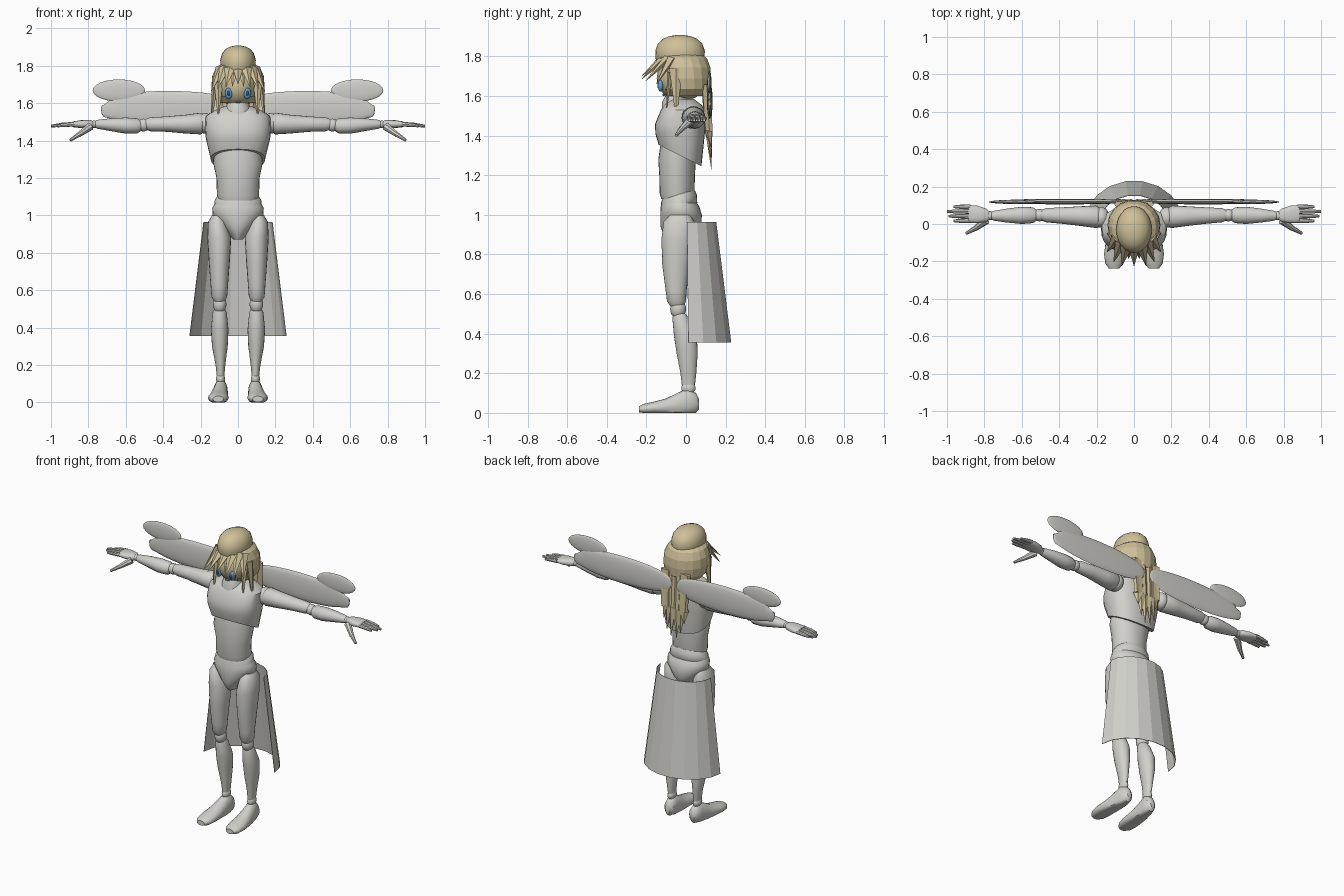
import bpy, bmesh, math
from mathutils import Vector, Matrix


def material(name, rgb):
    m = bpy.data.materials.new(name)
    m.diffuse_color = (*rgb, 1)
    return m


GREY = material("warm_grey", (0.64, 0.635, 0.60))
BLOND = material("pale_blond", (0.62, 0.53, 0.32))
BLUE = material("eye_blue", (0.13, 0.34, 0.62))
NAVY = material("pupil_blue", (0.02, 0.07, 0.2))


def finish(name, bm, mat, smooth=True, mirror=False):
    bmesh.ops.recalc_face_normals(bm, faces=bm.faces)
    me = bpy.data.meshes.new(name)
    bm.to_mesh(me)
    bm.free()
    me.materials.append(mat)
    ob = bpy.data.objects.new(name, me)
    bpy.context.collection.objects.link(ob)
    if mirror:
        ob.modifiers.new("mirror", "MIRROR")
    if smooth:
        bpy.context.view_layer.objects.active = ob
        ob.select_set(True)
        bpy.ops.object.shade_smooth_by_angle(angle=math.radians(40))
        ob.select_set(False)
    return ob


def loft(name, rings, axis="z", mat=GREY, n=20, p=2.0, mirror=False, warp=None,
         smooth=True, keep=None):
    """Ellipse rings (position, centre 1, centre 2, radius 1, radius 2) skinned along an axis."""
    bm = bmesh.new()
    rows = []
    for t, c1, c2, r1, r2 in rings:
        row = []
        for i in range(n):
            a = math.tau * i / n
            c, s = math.cos(a), math.sin(a)
            u = c1 + r1 * math.copysign(abs(c) ** (2 / p), c)
            v = c2 + r2 * math.copysign(abs(s) ** (2 / p), s)
            co = Vector({"x": (t, u, v), "y": (u, t, v), "z": (u, v, t)}[axis])
            row.append(bm.verts.new(warp(co) if warp else co))
        rows.append(row)
    for a, b in zip(rows, rows[1:]):
        for i in range(n):
            j = (i + 1) % n
            bm.faces.new((a[i], a[j], b[j], b[i]))
    bm.faces.new(rows[0])
    bm.faces.new(rows[-1])
    if keep:
        bmesh.ops.delete(bm, geom=[f for f in bm.faces if not keep(f.calc_center_median())],
                         context="FACES")
    return finish(name, bm, mat, smooth, mirror)


def ball(name, c, r, mat=GREY, mirror=False, n=20, tilt=0):
    bm = bmesh.new()
    bmesh.ops.create_uvsphere(bm, u_segments=n, v_segments=12, radius=1)
    bm.transform(Matrix.Translation(c) @ Matrix.Rotation(tilt, 4, "Y") @ Matrix.Diagonal((*r, 1)))
    return finish(name, bm, mat, True, mirror)


def tube(name, a, b, r1, r2, mat=GREY, n=8, mirror=False, flat=1.0, smooth=True):
    a, b = Vector(a), Vector(b)
    d = b - a
    bm = bmesh.new()
    bmesh.ops.create_cone(bm, cap_ends=True, segments=n, radius1=r1, radius2=r2, depth=d.length)
    bm.transform(Matrix.Translation((a + b) / 2) @ d.to_track_quat("Z", "Y").to_matrix().to_4x4()
                 @ Matrix.Diagonal((1, flat, 1, 1)))
    return finish(name, bm, mat, smooth, mirror)


# Torso: chest hem rises at the front like a rib cage
def rib_arch(co):
    if co.z < 1.33:
        co.z -= 0.5 * (co.y + 0.03)
    return co


loft("chest", [(1.30, 0, -.03, .145, .108), (1.41, 0, -.03, .172, .125), (1.46, 0, -.03, .176, .126),
               (1.53, 0, -.015, .172, .112), (1.555, 0, -.015, .14, .095), (1.585, 0, -.02, .07, .06)],
     n=28, p=2.4, warp=rib_arch)
loft("abdomen", [(1.08, 0, -.045, .105, .08), (1.11, 0, -.045, .113, .088), (1.2, 0, -.045, .115, .09),
                 (1.28, 0, -.045, .132, .095), (1.38, 0, -.04, .12, .085)], n=28)
loft("waist", [(1.035, 0, -.035, .115, .08), (1.05, 0, -.035, .127, .092), (1.09, 0, -.035, .124, .09),
               (1.115, 0, -.035, .108, .08)], n=28, warp=lambda c: c + Vector((0, 0, .2 * c.y)))
loft("pelvis", [(.87, 0, -.04, .025, .055), (.90, 0, -.03, .05, .085), (.94, 0, -.025, .085, .103),
                (1.0, 0, -.025, .135, .105), (1.04, 0, -.03, .138, .098), (1.07, 0, -.035, .12, .085)], n=28)
loft("neck", [(1.5, 0, -.045, .08, .075), (1.57, 0, -.045, .068, .075), (1.62, 0, -.04, .05, .055)])

# Legs
loft("thigh", [(1.0, .11, -.03, .03, .05), (.965, .11, -.035, .05, .078), (.88, .1, -.04, .064, .084),
               (.75, .1, -.048, .056, .072), (.62, .1, -.05, .046, .053), (.565, .1, -.048, .042, .048),
               (.54, .1, -.045, .028, .035)], mirror=True)
ball("knee", (.098, -.04, .525), (.036, .04, .05), mirror=True)
loft("shin", [(.51, .098, -.035, .025, .025), (.48, .098, -.027, .038, .042), (.39, .098, -.003, .047, .058),
              (.3, .097, .006, .042, .053), (.2, .094, .012, .026, .04), (.14, .093, .012, .02, .033)],
     mirror=True)
ball("ankle", (.093, .012, .125), (.024, .036, .032), mirror=True)


def flat_sole(co):
    co.z = max(co.z, 0)
    return co


loft("foot", [(.066, .09, .045, .015, .025), (.05, .09, .05, .032, .05), (.01, .092, .052, .038, .075),
              (-.04, .097, .04, .043, .062), (-.1, .102, .03, .05, .043), (-.16, .105, .025, .055, .032),
              (-.21, .106, .02, .048, .026), (-.238, .106, .018, .028, .016)], axis="y", mirror=True,
     warp=flat_sole)

# Arms stretched sideways
ball("shoulder", (.175, .035, 1.492), (.045, .055, .055), mirror=True)
loft("upper_arm", [(.175, .035, 1.492, .045, .045), (.2, .038, 1.491, .06, .058), (.28, .042, 1.488, .053, .05),
                   (.38, .045, 1.488, .044, .041), (.47, .047, 1.487, .038, .037), (.5, .047, 1.487, .026, .026)],
     axis="x", mirror=True)
ball("elbow", (.505, .047, 1.483), (.035, .033, .034), mirror=True)
loft("forearm", [(.515, .047, 1.48, .026, .026), (.54, .047, 1.478, .042, .041), (.6, .046, 1.48, .046, .043),
                 (.68, .045, 1.485, .037, .034), (.75, .044, 1.487, .026, .024), (.765, .044, 1.487, .02, .018)],
     axis="x", mirror=True)
ball("wrist", (.77, .045, 1.487), (.022, .024, .02), mirror=True)
loft("palm", [(.77, .045, 1.487, .02, .015), (.79, .047, 1.488, .035, .022), (.84, .052, 1.488, .047, .021),
              (.885, .054, 1.487, .047, .015)], axis="x", p=2.5, mirror=True)
for i, tip in enumerate((.965, .99, 1.0, .965)):
    y = .017 + .025 * i
    mid = .88 + (tip - .88) * .5
    tube(f"finger_{i}_base", (.875, y, 1.488), (mid, y, 1.484), .013, .011, mirror=True)
    tube(f"finger_{i}_tip", (mid - .002, y, 1.484), (tip, y, 1.478), .012, .007, mirror=True)
tube("thumb_base", (.79, .02, 1.475), (.85, -.025, 1.432), .022, .014, mirror=True)
tube("thumb_tip", (.848, -.023, 1.434), (.897, -.05, 1.402), .014, .008, mirror=True)

# Wings: thin lens-shaped plates with a notched tip on the large pair


def notch(co):
    if co.x > .67:
        co.x = .67 + .55 * (co.x - .67) + .035 * (co.z < 1.59)
    return co


loft("large_wing", [(.02 + .70 * (1 - math.cos(math.pi * k / 16)) / 2, .12, 1.575,
                     .003 + .012 * math.sin(math.pi * k / 16), .006 + .084 * math.sin(math.pi * k / 16) ** .7)
                    for k in range(17)], axis="x", n=16, mirror=True, warp=notch)
ball("small_wing", (.637, .118, 1.668), (.14, .011, .059), mirror=True, n=24)

# Half skirt: open faceted shell around the back
bm = bmesh.new()
SEG = 9
edges = []
for z, rx, ry, y0 in ((.355, .26, .22, .012), (.965, .185, .15, .005)):
    edges.append([bm.verts.new((rx * math.cos(math.pi * i / SEG), y0 + ry * math.sin(math.pi * i / SEG), z))
                  for i in range(SEG + 1)])
for i in range(SEG):
    bm.faces.new((edges[0][i], edges[0][i + 1], edges[1][i + 1], edges[1][i]))
skirt = finish("half_skirt", bm, GREY, smooth=False)
skirt.modifiers.new("thickness", "SOLIDIFY").thickness = .003

# Head and face
ball("head", (0, -.02, 1.69), (.105, .128, .115), BLOND)
ball("eye", (.05, -.128, 1.652), (.02, .014, .03), BLUE, mirror=True)
ball("pupil", (.05, -.139, 1.652), (.009, .005, .015), NAVY, mirror=True)
ball("mouth", (0, -.112, 1.606), (.016, .008, .005), BLUE)

# Hair: faceted cap open over the face, smooth crown
loft("hair_cap", [(1.60, 0, 0, .1, .095), (1.635, 0, 0, .132, .124), (1.69, 0, -.005, .142, .134),
                  (1.745, 0, -.01, .138, .135), (1.79, 0, -.02, .118, .128), (1.81, 0, -.025, .09, .11)],
     mat=BLOND, n=18, smooth=False, keep=lambda c: c.y > -.085 or c.z > 1.74)
loft("crown", [(1.77, 0, -.03, .085, .115), (1.79, 0, -.03, .094, .124), (1.83, 0, -.03, .095, .125),
               (1.865, 0, -.03, .086, .112), (1.89, 0, -.03, .066, .085), (1.903, 0, -.03, .04, .052),
               (1.908, 0, -.03, .015, .02)], mat=BLOND, n=24)


def lock(name, a, b, r, mirror=True, flat=.6):
    tube(name, a, b, r, .001, BLOND, 5, mirror, flat, smooth=False)


# Fringe spikes fanning forward
lock("fringe_centre", (0, -.12, 1.79), (0, -.225, 1.70), .032, False)
for i, (x, y, z) in enumerate(((.065, -.225, 1.685), (.11, -.205, 1.675), (.145, -.15, 1.66))):
    lock(f"fringe_{i}", (x * .62, -.115 + .02 * i, 1.79), (x, y, z), .034)
lock("fringe_inner", (.02, -.125, 1.77), (.03, -.185, 1.69), .026)

# Side locks framing the face and long strands down the back
lock("side_lock", (.118, -.05, 1.74), (.145, -.05, 1.48), .036)
lock("side_lock_inner", (.105, -.08, 1.72), (.105, -.1, 1.51), .026)
for i, (x, z) in enumerate(((.02, 1.23), (.05, 1.27), (.075, 1.34))):
    tube(f"back_strand_{i}_upper", (x, .1, 1.66), (x * .9, .115, 1.42), .034, .03, BLOND, 6, True, .6, False)
    lock(f"back_strand_{i}_lower", (x * .9, .115, 1.425), (x, .128, z), .031)
